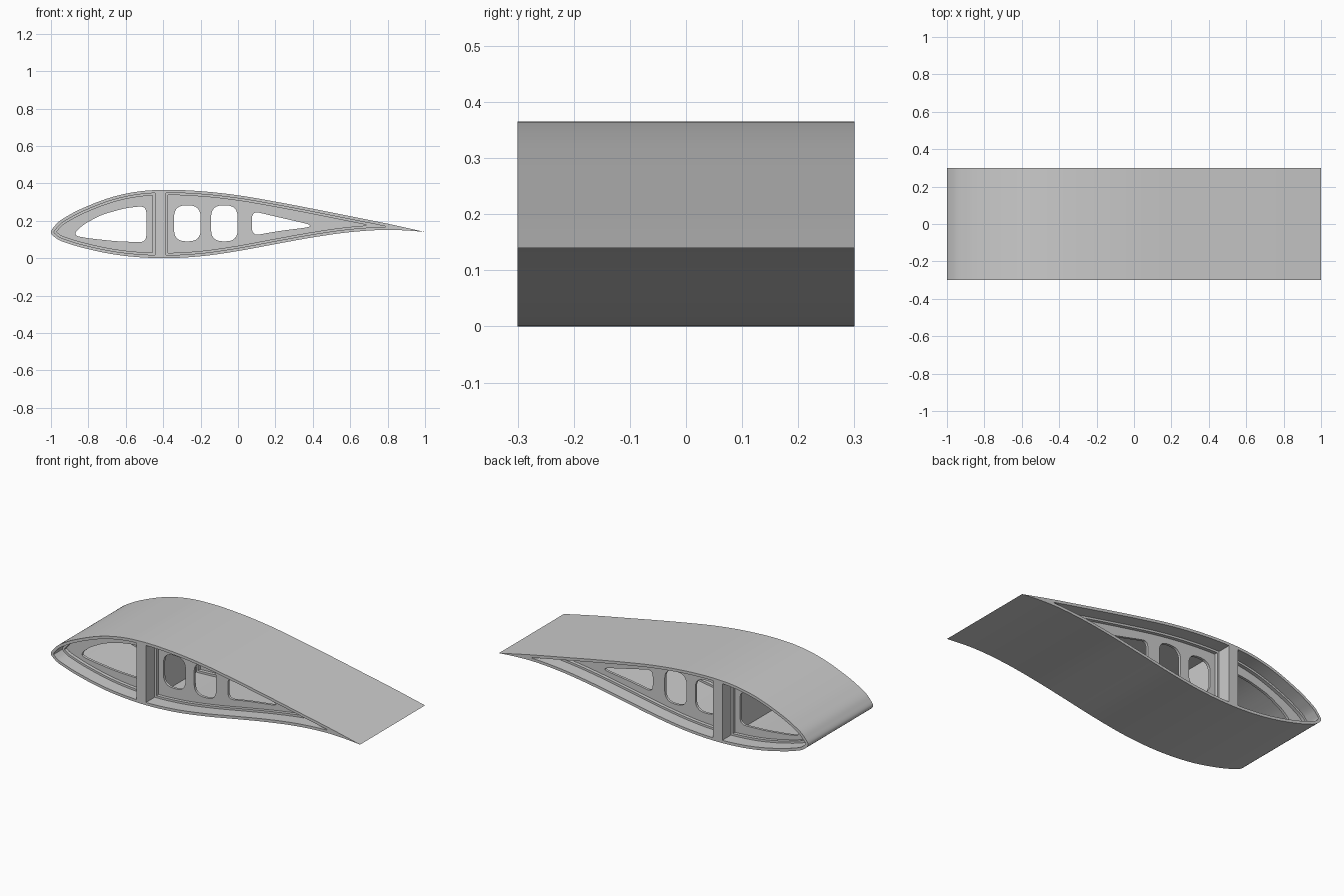
import bpy, bmesh, math
from mathutils import Vector

if "Cube" in bpy.data.objects:
    bpy.data.objects.remove(bpy.data.objects["Cube"])

# Airfoil control points, leading edge to trailing edge
UPPER = [(-1, .135), (-.975, .178), (-.9, .232), (-.8, .28), (-.65, .333), (-.5, .36), (-.4, .365),
         (-.2, .358), (0, .336), (.2, .302), (.4, .264), (.6, .224), (.8, .184), (1, .14)]
LOWER = [(-1, .135), (-.975, .108), (-.9, .076), (-.8, .048), (-.65, .018), (-.5, .003), (-.4, 0),
         (-.2, .01), (0, .038), (.2, .075), (.4, .111), (.6, .139), (.8, .151), (1, .14)]
SPAR = (-.445, -.385)


def smooth(pts, n=8):
    """Catmull-Rom (centripetal-like, chord scaled) through an open chain."""
    p = [Vector(q) for q in pts]
    out = []
    for i in range(1, len(p) - 2):
        a, b, c, d = p[i - 1:i + 3]
        la, lb, lc = (b - a).length, (c - b).length, (d - c).length
        m1 = ((b - a) / la * lb + (c - b) / lb * la) / (la + lb) * lb
        m2 = ((c - b) / lb * lc + (d - c) / lc * lb) / (lb + lc) * lb
        for k in range(n):
            t = k / n
            out.append(b * (2*t**3 - 3*t*t + 1) + m1 * (t**3 - 2*t*t + t)
                       + c * (3*t*t - 2*t**3) + m2 * (t**3 - t*t))
    return out + [p[-2]]


# One chain around the nose so that the leading edge is round
chain = UPPER[::-1] + LOWER[1:]
chain = smooth([(1.2, .096)] + chain + [(1.2, .115)])
outline = chain[:-1]
nose = min(range(len(chain)), key=lambda i: chain[i].x)


def offset(t):
    """Upper and lower skin lines moved inward by t, sorted by x."""
    res = []
    for i, q in enumerate(chain):
        d = (chain[min(i + 1, len(chain) - 1)] - chain[max(i - 1, 0)]).normalized()
        res.append(q + Vector((-d.y, d.x)) * t)
    return sorted(res[:nose + 1], key=lambda v: v.x), sorted(res[nose:], key=lambda v: v.x)


def height(line, x):
    for a, b in zip(line, line[1:]):
        if a.x <= x <= b.x and b.x > a.x:
            return a.y + (b.y - a.y) * (x - a.x) / (b.x - a.x)
    return None


def bay(t, x0, x1, n=160):
    """Closed loop between the inset skin lines from x0 to x1."""
    up, lo = offset(t)
    top, bot = [], []
    for i in range(n + 1):
        x = x0 + (x1 - x0) * (.5 - .5 * math.cos(math.pi * i / n))
        u, l = height(up, x), height(lo, x)
        if u is not None and l is not None and u - l > .002:
            top.append(Vector((x, u)))
            bot.append(Vector((x, l)))
    return top + bot[::-1]


def rounded(pts, r, n=6):
    """Polygon with rounded corners."""
    out = []
    for i, q in enumerate(pts):
        b = Vector(q)
        a, c = Vector(pts[i - 1]), Vector(pts[(i + 1) % len(pts)])
        p0 = b + (a - b).normalized() * min(r, (a - b).length * .48)
        p1 = b + (c - b).normalized() * min(r, (c - b).length * .48)
        for k in range(n + 1):
            t = k / n
            out.append(p0 * (1 - t)**2 + b * 2*t*(1 - t) + p1 * t*t)
    return out


def plate(name, loops, y0, y1):
    """Extrude a profile with holes from y0 to y1."""
    cu = bpy.data.curves.new(name, 'CURVE')
    cu.dimensions, cu.fill_mode, cu.extrude = '2D', 'BOTH', abs(y1 - y0) / 2
    for loop in loops:
        s = cu.splines.new('POLY')
        s.points.add(len(loop) - 1)
        for p, v in zip(s.points, loop):
            p.co = (v.x, v.y, 0, 1)
        s.use_cyclic_u = True
    ob = bpy.data.objects.new(name, cu)
    bpy.context.collection.objects.link(ob)
    ob.rotation_euler.x = math.pi / 2
    ob.location.y = (y0 + y1) / 2
    bpy.ops.object.select_all(action='DESELECT')
    ob.select_set(True)
    bpy.context.view_layer.objects.active = ob
    bpy.ops.object.convert(target='MESH')
    ob = bpy.context.object
    bm = bmesh.new()
    bm.from_mesh(ob.data)
    bmesh.ops.remove_doubles(bm, verts=bm.verts, dist=1e-5)
    bmesh.ops.recalc_face_normals(bm, faces=bm.faces)
    bm.to_mesh(ob.data)
    bm.free()
    bpy.ops.object.shade_smooth_by_angle(angle=math.radians(30))
    return ob


def bays(t):
    return bay(t, -1, SPAR[0] - (t - .016)), bay(t, SPAR[1] + (t - .016), 1)


# Skin and spar in one full-span body, open bays fore and aft
plate("skin_and_spar", [outline, *bays(.016)], -.3, .3)

# Lightening holes in the rib webs
nose_hole = rounded([(-.885, .122), (-.83, .178), (-.73, .232), (-.6, .268), (-.49, .28),
                     (-.49, .084), (-.65, .09), (-.8, .106)], .04)
box_holes = [rounded([(x, .09), (x, .282), (x + .142, .282), (x + .142, .09)], .062)
             for x in (-.342, -.144)]
tail_hole = rounded([(.075, .12), (.075, .252), (.22, .218), (.385, .18), (.385, .166), (.22, .145)], .04)

# Two flanged ribs, each with a nose part and a tail part
outer, inner = bays(.014), bays(.028)
for side, s in (("front", -1), ("back", 1)):
    for part, i, holes in (("nose", 0, [nose_hole]), ("tail", 1, box_holes + [tail_hole])):
        plate(f"{side}_{part}_rib_web", [outer[i]] + holes, s * .185, s * .2)
        plate(f"{side}_{part}_rib_flange", [outer[i], inner[i]], s * .165, s * .22)
